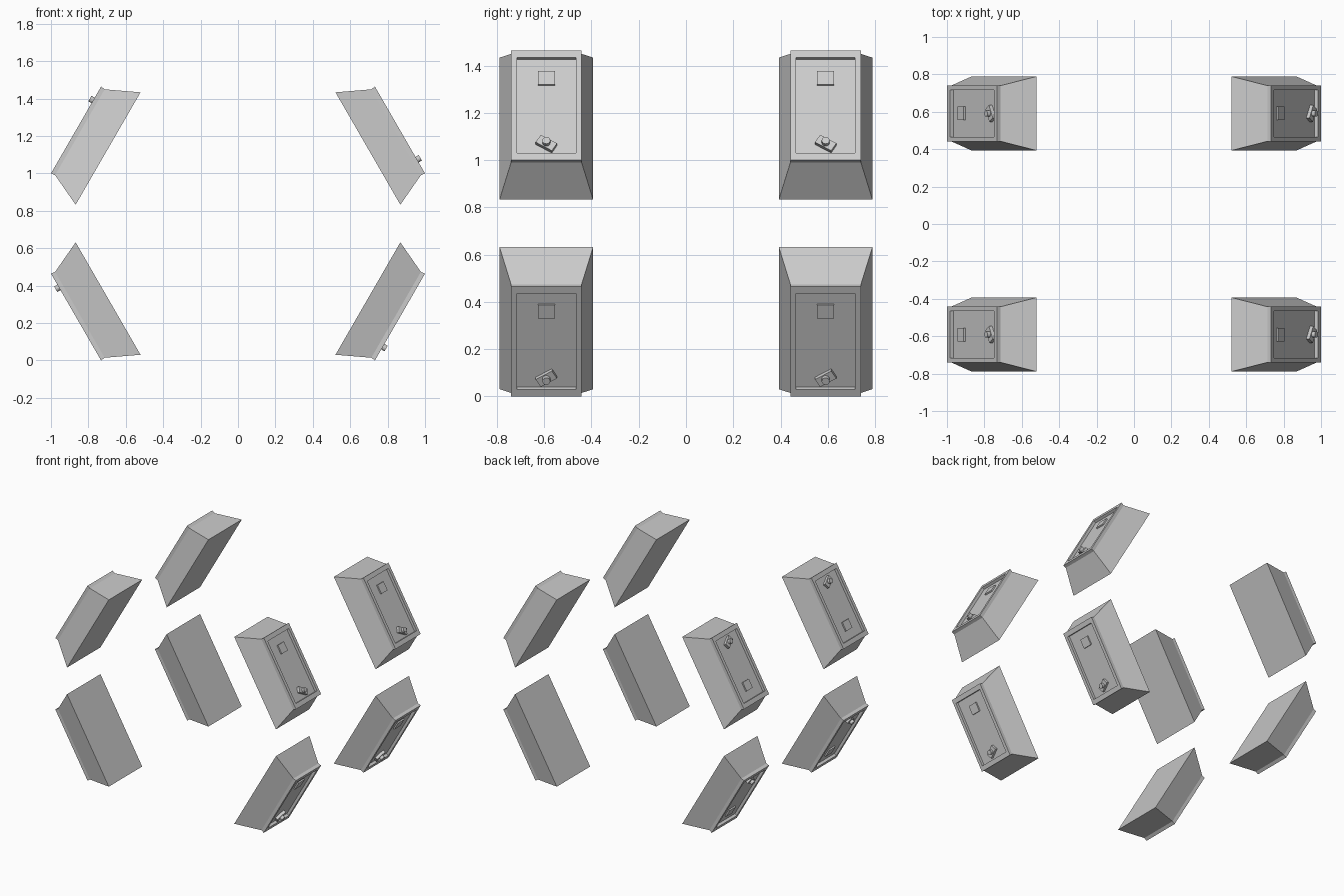
import bpy, bmesh, math
from mathutils import Matrix

if "Cube" in bpy.data.objects:
    bpy.data.objects.remove(bpy.data.objects["Cube"])

# single flat grey
grey = bpy.data.materials.new("light_grey")
grey.diffuse_color = (0.6, 0.6, 0.6, 1)
grey.use_nodes = True
grey.node_tree.nodes["Principled BSDF"].inputs["Base Color"].default_value = grey.diffuse_color

RING_Z = 0.732      # height of the ring axis
POD_Y = 0.591       # distance of each row from the middle
PANEL = 0.98        # radius of the recessed door panel


def finish(bm, name, matrix):
    bmesh.ops.recalc_face_normals(bm, faces=bm.faces)
    mesh = bpy.data.meshes.new(name)
    bm.to_mesh(mesh)
    bm.free()
    mesh.materials.append(grey)
    ob = bpy.data.objects.new(name, mesh)
    ob.matrix_world = matrix
    bpy.context.collection.objects.link(ob)


def lofted(name, rings, matrix):
    """Rectangles (radius, half width, half height) joined along local x."""
    bm = bmesh.new()
    loops = [[bm.verts.new((r, y * a, z * b)) for a, b in ((-1, -1), (1, -1), (1, 1), (-1, 1))]
             for r, y, z in rings]
    for lo, hi in zip(loops, loops[1:]):
        for i in range(4):
            j = (i + 1) % 4
            bm.faces.new((lo[i], lo[j], hi[j], hi[i]))
    bm.faces.new(loops[0])
    bm.faces.new(loops[-1])
    finish(bm, name, matrix)


def knob(name, matrix):
    bm = bmesh.new()
    bmesh.ops.create_cone(bm, cap_ends=True, segments=12, radius1=0.017, radius2=0.017,
                          depth=0.04, matrix=Matrix.Translation((0.02, 0, 0)) @
                          Matrix.Rotation(math.pi / 2, 4, 'Y'))
    finish(bm, name, matrix)


# eight pods: four directions around the ring, two rows
for angle, tilt in ((30, -1), (-30, 1), (150, 1), (210, -1)):
    for side in (-1, 1):
        m = (Matrix.Translation((0, side * POD_Y, RING_Z)) @
             Matrix.Rotation(-math.radians(angle), 4, 'Y'))
        # tapered body with rim and recessed door
        lofted("pod_body", [(0.802, 0.198, 0.347), (0.976, 0.149, 0.265), (1.0, 0.149, 0.268),
                            (1.0, 0.125, 0.234), (PANEL, 0.125, 0.234)], m)
        # small raised square plate
        lofted("label_plate", [(0, 0.036, 0.033), (0.01, 0.036, 0.033)],
               m @ Matrix.Translation((PANEL, 0, 0.14)))
        # turned latch with a round knob
        latch = (m @ Matrix.Translation((PANEL, 0, -0.183)) @
                 Matrix.Rotation(math.radians(31 * tilt), 4, 'X'))
        lofted("latch_plate", [(0, 0.04, 0.021), (0.02, 0.04, 0.021)], latch)
        knob("latch_knob", latch)
